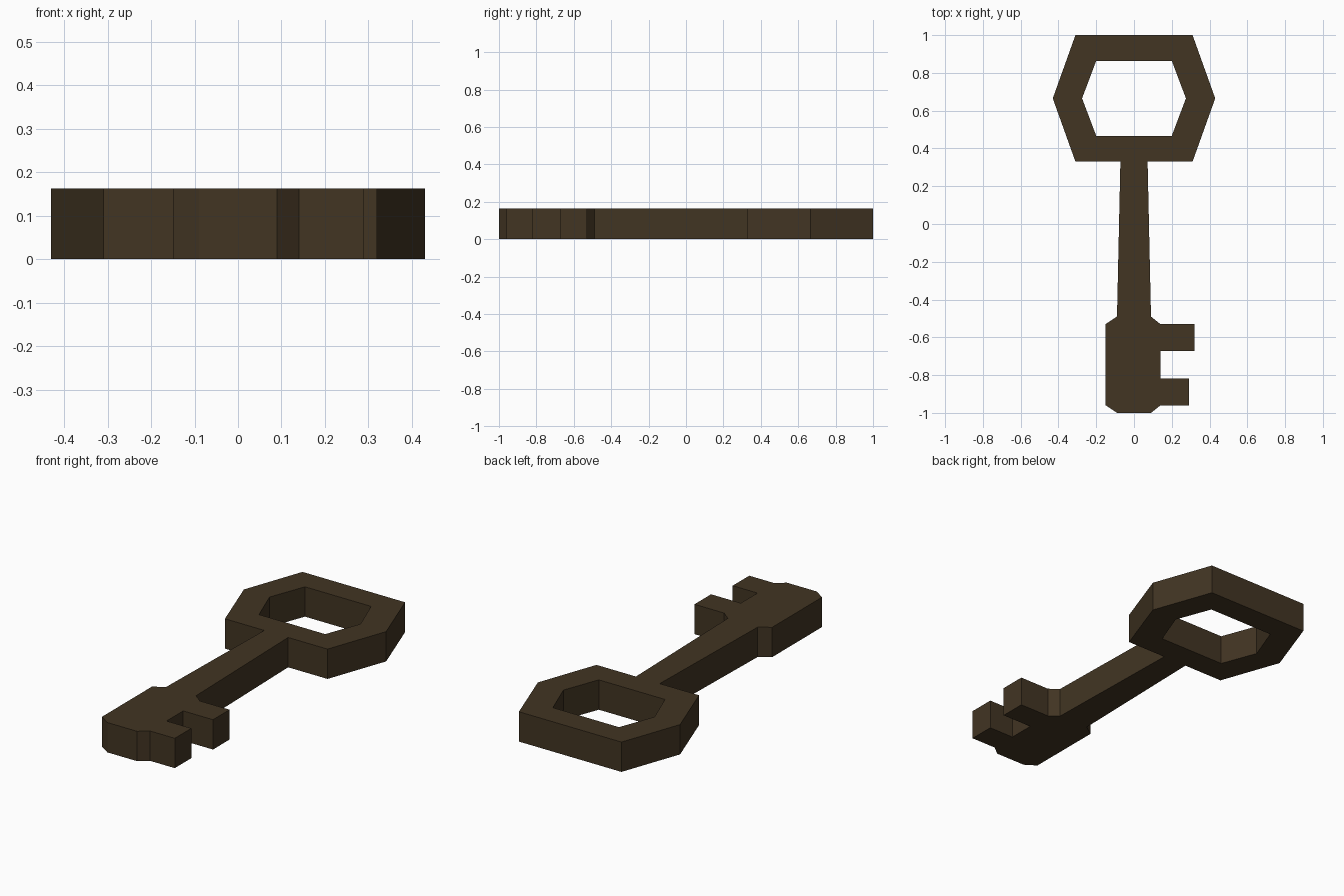
import bpy

if "Cube" in bpy.data.objects:
    bpy.data.objects.remove(bpy.data.objects["Cube"])

THICK = 0.163


def mirrored(points):
    """Right-hand points followed by their mirror image, giving a closed loop."""
    return points + [(-x, y) for x, y in reversed(points) if x]


def add_loop(curve, points):
    spline = curve.splines.new('POLY')
    spline.points.add(len(points) - 1)
    for p, (x, y) in zip(spline.points, points):
        p.co = (x, y, 0, 1)
    spline.use_cyclic_u = True


# Outline pieces: hexagonal bow, tapered shaft, toothed bit
bow_right = [(0.31, 1.0), (0.43, 0.665), (0.31, 0.33), (0.072, 0.33)]
bit = [(0.09, -0.49), (0.14, -0.53), (0.32, -0.53), (0.32, -0.673),
       (0.14, -0.673), (0.14, -0.817), (0.29, -0.817), (0.29, -0.96),
       (0.14, -0.96), (0.09, -1.0), (-0.09, -1.0), (-0.15, -0.96),
       (-0.15, -0.53), (-0.09, -0.49)]
bow_left = [(-x, y) for x, y in reversed(bow_right)]
hole = mirrored([(0.20, 0.864), (0.275, 0.665), (0.20, 0.467)])

# Flat key body, extruded from the outline with the bow opening cut out
curve = bpy.data.curves.new("key_outline", 'CURVE')
curve.dimensions = '2D'
curve.fill_mode = 'BOTH'
curve.extrude = THICK / 2
add_loop(curve, bow_right + bit + bow_left)
add_loop(curve, hole)
key = bpy.data.objects.new("key_body", curve)
bpy.context.collection.objects.link(key)
key.location.z = THICK / 2

# Dark bronze material
bronze = bpy.data.materials.new("dark bronze")
bronze.diffuse_color = (0.054, 0.035, 0.0165, 1)
bronze.use_nodes = True
bronze.node_tree.nodes["Principled BSDF"].inputs["Base Color"].default_value = bronze.diffuse_color
curve.materials.append(bronze)

# Turn into a welded, flat-shaded mesh
bpy.context.view_layer.objects.active = key
key.select_set(True)
bpy.ops.object.convert(target='MESH')
bpy.ops.object.mode_set(mode='EDIT')
bpy.ops.mesh.select_all(action='SELECT')
bpy.ops.mesh.remove_doubles(threshold=0.0005)
bpy.ops.mesh.normals_make_consistent(inside=False)
bpy.ops.mesh.dissolve_limited(angle_limit=0.01)
bpy.ops.object.mode_set(mode='OBJECT')
bpy.ops.object.shade_flat()
